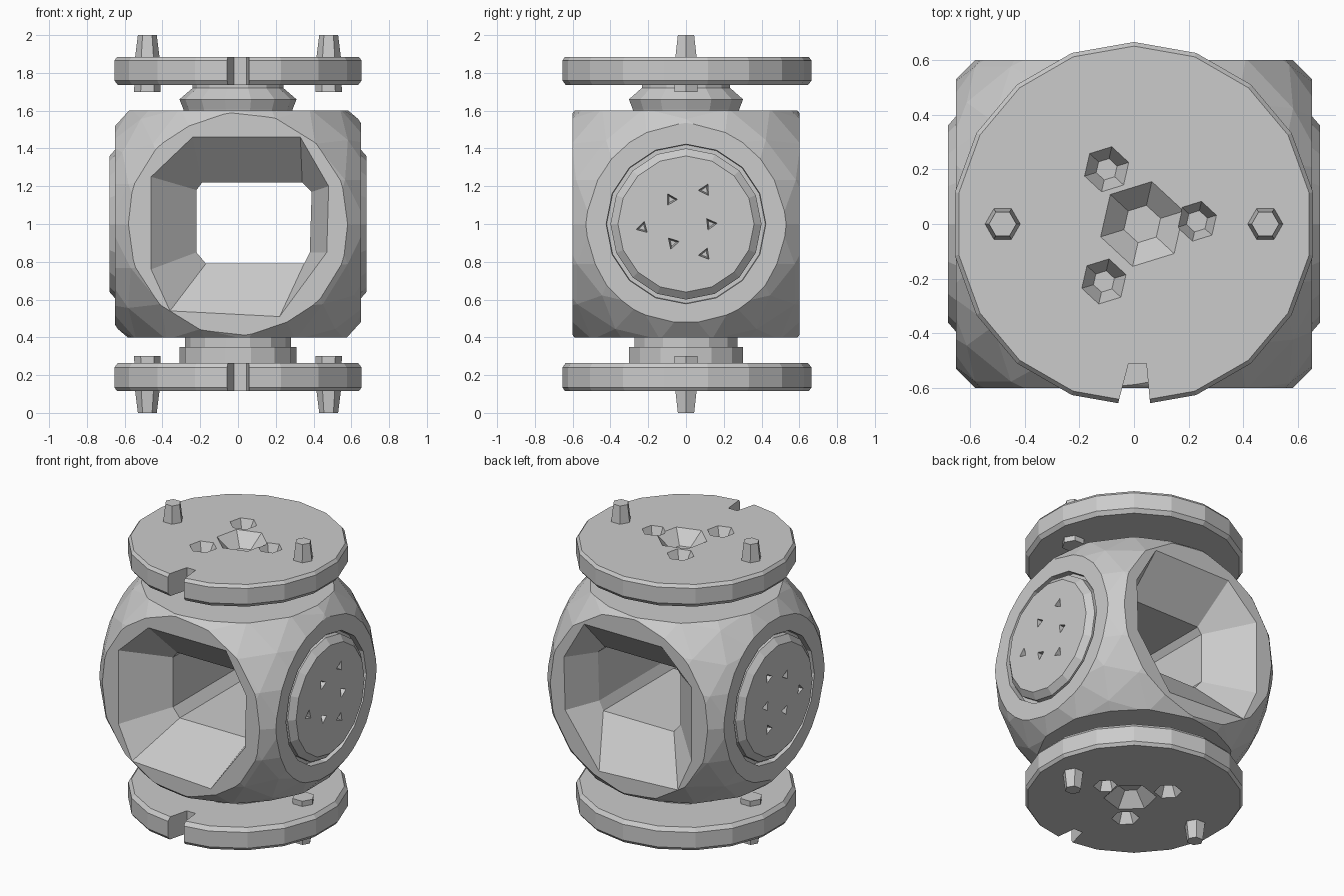
import bpy, bmesh
from math import sin, cos, pi
from mathutils import Vector

if "Cube" in bpy.data.objects:
    bpy.data.objects.remove(bpy.data.objects["Cube"])


def loft(name, rings):
    """Solid skinned through rings of equal point count, capped at both ends."""
    bm = bmesh.new()
    rows = [[bm.verts.new(p) for p in ring] for ring in rings]
    n = len(rows[0])
    for a, b in zip(rows, rows[1:]):
        for i in range(n):
            j = (i + 1) % n
            bm.faces.new((a[i], a[j], b[j], b[i]))
    bm.faces.new(rows[0])
    bm.faces.new(rows[-1])
    bmesh.ops.recalc_face_normals(bm, faces=bm.faces)
    me = bpy.data.meshes.new(name)
    bm.to_mesh(me)
    bm.free()
    ob = bpy.data.objects.new(name, me)
    bpy.context.collection.objects.link(ob)
    return ob


def lathe(name, profile, sides, centre=(0, 0, 0), axis='Z', turn=0.0):
    """Faceted turned solid; profile is (radius, distance along axis)."""
    c = Vector(centre)
    rings = []
    for r, h in profile:
        ring = []
        for i in range(sides):
            a = turn + 2 * pi * i / sides
            u, v = r * cos(a), r * sin(a)
            ring.append(c + Vector((u, v, h) if axis == 'Z' else (h, u, v)))
        rings.append(ring)
    return loft(name, rings)


def boolean(ob, cutter, op='DIFFERENCE'):
    """Apply a boolean and discard its cutter."""
    cutter.hide_render = True
    m = ob.modifiers.new('cut', 'BOOLEAN')
    m.operation, m.object, m.solver = op, cutter, 'EXACT'
    bpy.context.view_layer.update()
    dg = bpy.context.evaluated_depsgraph_get()
    me = bpy.data.meshes.new_from_object(ob.evaluated_get(dg))
    ob.modifiers.clear()
    ob.data = me
    bpy.data.objects.remove(cutter)


# Body: faceted ball trimmed flat on six sides
bpy.ops.mesh.primitive_ico_sphere_add(subdivisions=3, radius=0.845, location=(0, 0, 1))
body = bpy.context.object
body.name = 'body'
bpy.ops.mesh.primitive_cube_add(size=1, location=(0, 0, 1))
trim = bpy.context.object
trim.scale = (1.3, 1.2, 1.2)
boolean(body, trim, 'INTERSECT')

# Through passage: wide flared mouths narrowing to a rounded rectangle
mouth = [(-.46, .76), (-.46, 1.25), (-.24, 1.46), (.33, 1.46),
         (.48, 1.2), (.47, .85), (.22, .51), (-.36, .54)]
throat = [(-.22, .85), (-.22, 1.18), (-.19, 1.22), (.34, 1.22),
          (.39, 1.17), (.38, .85), (.35, .79), (-.17, .79)]
stations = [(-.75, mouth), (-.6, mouth), (-.37, throat),
            (.37, throat), (.6, mouth), (.75, mouth)]
boolean(body, loft('passage_cutter', [[(x, y, z) for x, z in s] for y, s in stations]))

# Side covers set in shallow round grooves, with small bolt holes
holes = [(-.08, 1.13), (.10, 1.18), (.13, 1.0), (.10, .84), (-.07, .9), (-.23, .98)]
for side, label in ((1, 'right'), (-1, 'left')):
    boolean(body, lathe('groove_cutter', [(.42, side * .61), (.43, side * .75)],
                        16, (0, 0, 1), 'X'))
    cover = lathe(label + '_cover', [(.40, side * .6), (.40, side * .645), (.36, side * .68)],
                  16, (0, 0, 1), 'X')
    for i, (y, z) in enumerate(holes):
        boolean(cover, lathe('hole_cutter', [(.02, side * .62), (.04, side * .7)],
                             3, (0, y, z), 'X', i * 1.1))

# End flanges: notched discs with recessed bolts, hubs and locating pins
for s, label in ((1, 'top'), (-1, 'bottom')):
    def z(v):
        return 1 + s * v
    disc = lathe(label + '_disc', [(.645, z(.735)), (.665, z(.76)), (.665, z(.865)), (.65, z(.885))],
                 18, turn=pi / 18)
    notch = [(-.075, -.72), (.065, -.72), (.045, -.51), (-.02, -.51)]
    boolean(disc, loft('notch_cutter', [[(x, y, z(h)) for x, y in notch] for h in (.7, .95)]))
    for x, y, r0, r1 in ((-.1, .2, .04, .085), (-.11, -.21, .04, .085),
                         (.23, .01, .04, .075), (.03, .0, .07, .16)):
        boolean(disc, lathe('recess_cutter', [(r0, z(.8)), (r1, z(.886)), (r1, z(.93))],
                            6, (x, y, 0), turn=.3))
    if s > 0:
        prof = [(.28, .58), (.29, .61), (.31, .66), (.24, .72), (.24, .74)]
    else:
        prof = [(.28, .58), (.28, .65), (.31, .651), (.31, .74)]
    lathe(label + '_hub', [(r, z(h)) for r, h in prof], 14)
    for x, side in ((-.48, 'left'), (.48, 'right')):
        lathe(f'{label}_{side}_pin', [(.07, z(.7)), (.065, z(.88)), (.05, z(1.0))], 6, (x, 0, 0))
